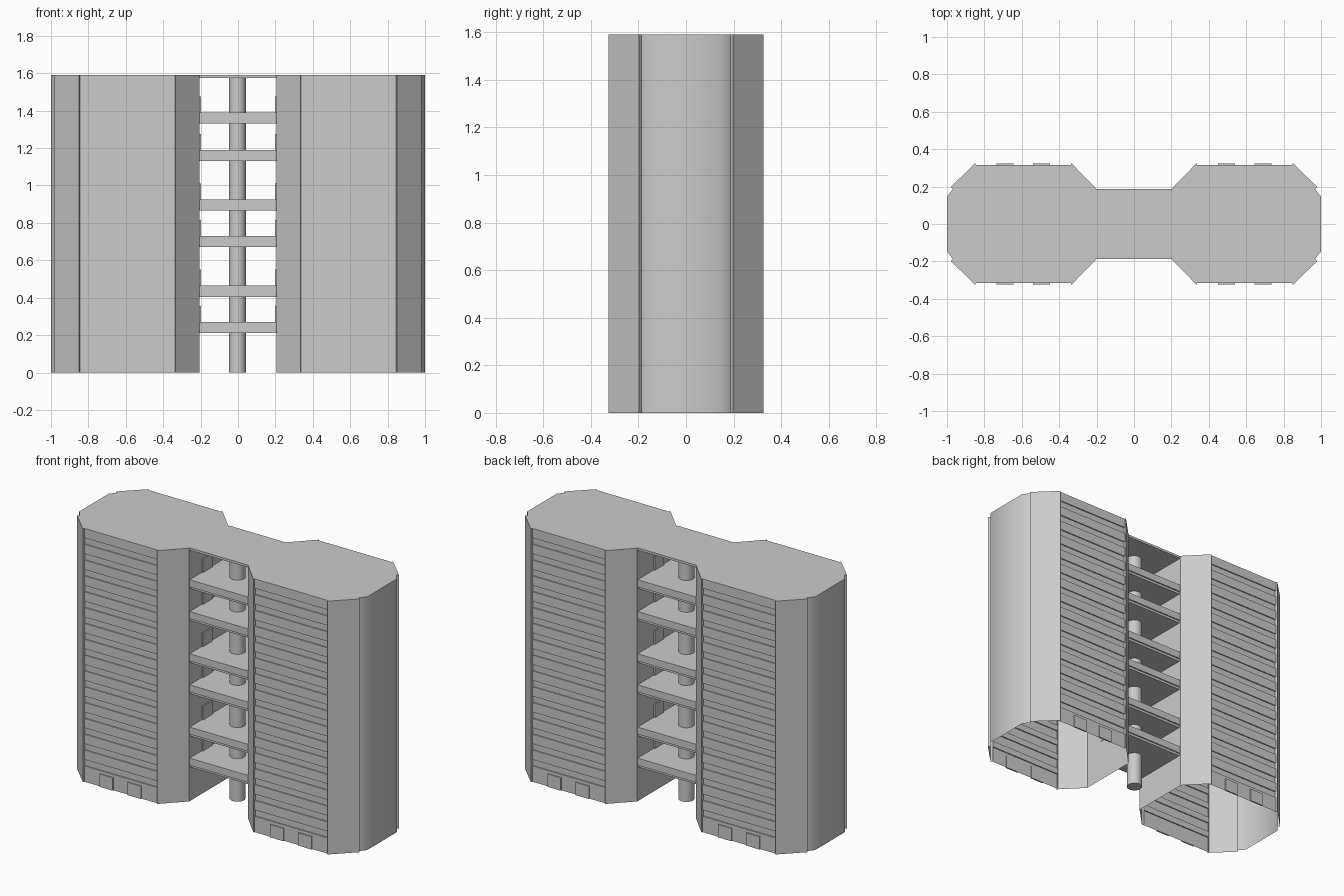
import bpy
import bmesh
from mathutils import Vector

if "Cube" in bpy.data.objects:
    bpy.data.objects.remove(bpy.data.objects["Cube"], do_unlink=True)

HEIGHT = 1.59
FLOORS = 16
STEP = HEIGHT / FLOORS
INNER = 0.205       # x of the tower walls facing the bridge
BRIDGE_Y = 0.187    # half depth of the bridge
LEVELS = (0.21, 0.405, 0.67, 0.865, 1.13, 1.33)

concrete = bpy.data.materials.new("concrete_grey")
concrete.use_nodes = True
GREY = (0.6, 0.6, 0.6, 1)
concrete.diffuse_color = GREY
concrete.node_tree.nodes["Principled BSDF"].inputs["Base Color"].default_value = GREY


def finish(name, bm, smooth=False):
    mesh = bpy.data.meshes.new(name)
    for f in bm.faces:
        f.smooth = smooth
    bm.to_mesh(mesh)
    bm.free()
    mesh.materials.append(concrete)
    obj = bpy.data.objects.new(name, mesh)
    bpy.context.collection.objects.link(obj)
    return obj


def sheet(name, path, sweep, outward, smooth=False):
    """Sweep an open path along a vector, facing the outward direction."""
    bm = bmesh.new()
    a = [bm.verts.new(p) for p in path]
    b = [bm.verts.new(Vector(p) + Vector(sweep)) for p in path]
    for i in range(len(path) - 1):
        bm.faces.new((a[i], a[i + 1], b[i + 1], b[i]))
    bm.normal_update()
    total = sum((f.normal * f.calc_area() for f in bm.faces), Vector())
    if total.dot(Vector(outward)) < 0:
        bmesh.ops.reverse_faces(bm, faces=bm.faces)
    return finish(name, bm, smooth)


def box(name, x, y, z):
    """Box from (min, max) ranges."""
    bm = bmesh.new()
    bmesh.ops.create_cube(bm, size=1)
    for v in bm.verts:
        v.co = [r[0] if c < 0 else r[1] for c, r in zip(v.co, (x, y, z))]
    bmesh.ops.recalc_face_normals(bm, faces=bm.faces)
    return finish(name, bm)


def roof(name, outline):
    bm = bmesh.new()
    f = bm.faces.new([bm.verts.new((x, y, HEIGHT)) for x, y in outline])
    f.normal_update()
    if f.normal.z < 0:
        f.normal_flip()
    return finish(name, bm)


def facade_profile():
    """Height and recess of the wall: a plain ground floor, then a groove per floor."""
    pts = [(0, 0)]
    for i in range(1, FLOORS):
        z = i * STEP
        pts += [(z, 0), (z, 0.007), (z + 0.04, 0.007), (z + 0.04, 0)]
    return pts + [(HEIGHT, 0)]


UP = (0, 0, HEIGHT)
# quarter plan of a tower: inner corner panel, outer corner panel, end wall
INNER_CORNER = [(INNER, 0.192), (0.335, 0.325)]
OUTER_CORNER = [(0.85, 0.325), (0.98, 0.197)]
END = [(0.968, 0.187), (1.0, 0.147)]
WALL_Y = 0.316

for side, sx in (("left", 1), ("right", -1)):
    # curved end wall and flat wall facing the bridge
    end = [(sx * x, -y, 0) for x, y in END] + [(sx * x, y, 0) for x, y in reversed(END)]
    sheet(side + "_end_wall", end, UP, (sx, 0, 0), smooth=True)
    sheet(side + "_inner_wall", [(sx * INNER, -0.192, 0), (sx * INNER, 0.192, 0)],
          UP, (-sx, 0, 0))

    for face, sy in (("front", -1), ("back", 1)):
        tag = side + "_" + face
        # angled corner panels with short returns to the neighbouring walls
        inner = [(sx * x, sy * y, 0) for x, y in INNER_CORNER + [(0.338, WALL_Y - 0.007)]]
        outer = [(sx * x, sy * y, 0) for x, y in
                 [(0.845, WALL_Y - 0.007)] + OUTER_CORNER + END[:1]]
        sheet(tag + "_inner_corner", inner, UP, (-sx, sy, 0))
        sheet(tag + "_outer_corner", outer, UP, (sx, sy, 0))
        # grooved facade
        wall = [(sx * 0.337, sy * (WALL_Y - d), z) for z, d in facade_profile()]
        sheet(tag + "_facade", wall, (sx * 0.509, 0, 0), (0, sy, 0))
        # entrance doors
        for n, cx in enumerate((0.495, 0.69)):
            ys = sorted((sy * (WALL_Y - 0.002), sy * (WALL_Y + 0.007)))
            xs = (sx * cx - 0.046, sx * cx + 0.046)
            box(f"{tag}_entrance_{n + 1}", xs, ys, (0, 0.08))

    # tower roof
    half = INNER_CORNER + [(0.338, WALL_Y), (0.845, WALL_Y)] + OUTER_CORNER + END
    outline = half + [(x, -y) for x, y in reversed(half)]
    roof(side + "_roof", [(sx * x, y) for x, y in outline])

    # doors from the towers to the bridge floors
    for n, z in enumerate(LEVELS):
        xs = sorted((sx * (INNER + 0.002), sx * (INNER - 0.008)))
        box(f"{side}_bridge_door_{n + 1}", xs, (-0.065, 0.028), (z + 0.055, z + 0.145))

# bridge floors: a thicker deck over a slightly recessed plate
span = (-INNER, INNER)
for n, z in enumerate(LEVELS):
    box(f"bridge_deck_{n + 1}", span, (-BRIDGE_Y, BRIDGE_Y), (z + 0.015, z + 0.06))
    box(f"bridge_plate_{n + 1}", span, (0.008 - BRIDGE_Y, BRIDGE_Y - 0.008), (z, z + 0.015))
box("bridge_roof", span, (-BRIDGE_Y, BRIDGE_Y), (HEIGHT - 0.015, HEIGHT))

# central column
bpy.ops.mesh.primitive_cylinder_add(vertices=32, radius=0.045, depth=HEIGHT - 0.005,
                                    location=(-0.003, 0, (HEIGHT - 0.005) / 2))
column = bpy.context.object
column.name = "central_column"
column.data.materials.append(concrete)
bpy.ops.object.shade_smooth_by_angle()
